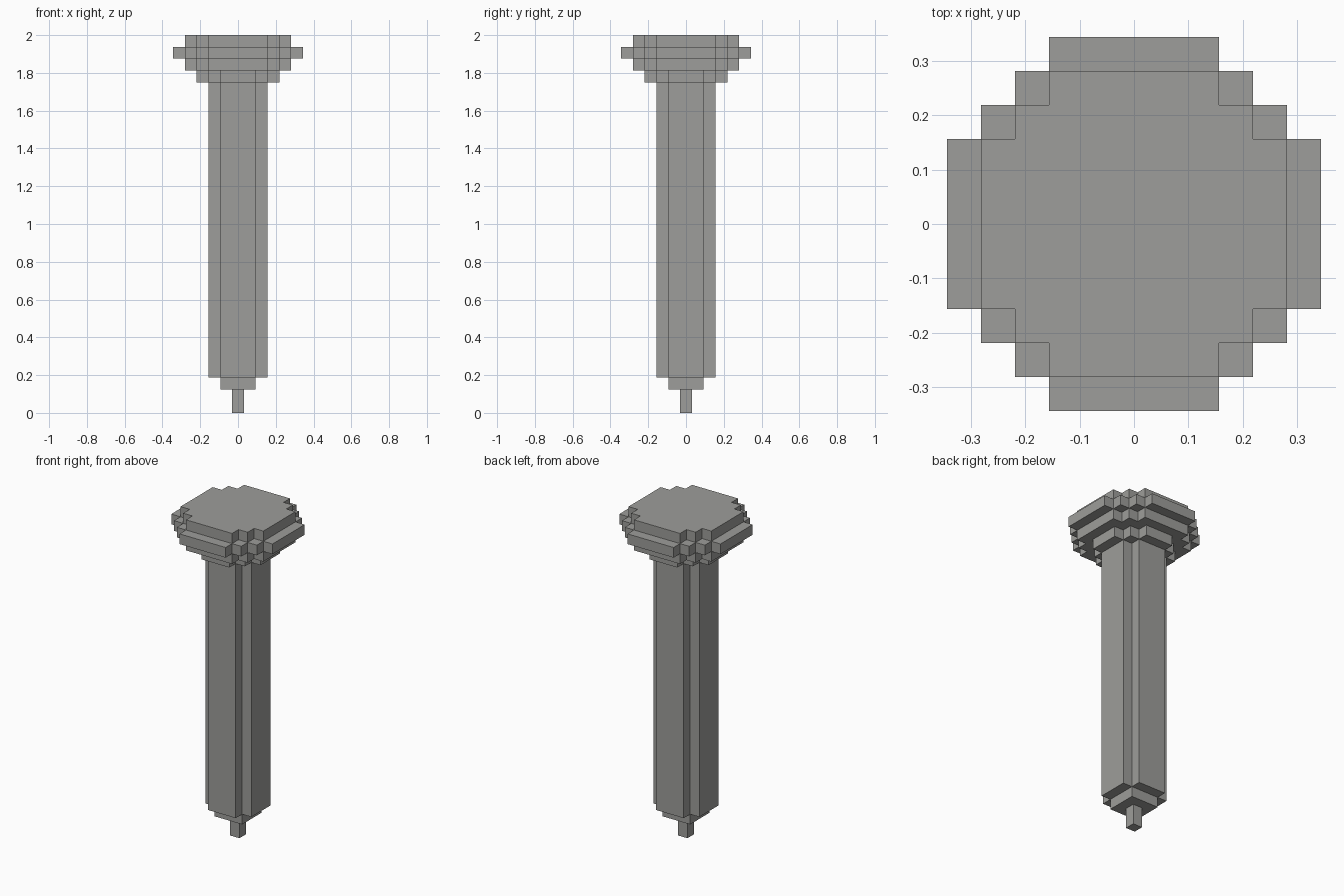
import bpy
import bmesh

cube = bpy.data.objects.get("Cube")
if cube:
    bpy.data.objects.remove(cube, do_unlink=True)

UNIT = 2 / 32  # edge of one block

stone = bpy.data.materials.new("warm_grey")
stone.use_nodes = True
colour = (0.34, 0.34, 0.325, 1)
stone.diffuse_color = colour
stone.node_tree.nodes["Principled BSDF"].inputs["Base Color"].default_value = colour


def stepped_outline(half, flat):
    """Blocky disc outline: flat sides of half-width `flat`, one-block corner steps."""
    quarter = [(half, flat)]
    x, y = half, flat
    while x > flat:
        x -= 1
        quarter.append((x, y))
        if x > flat:
            y += 1
            quarter.append((x, y))
        elif y < half:
            y = half
            quarter.append((x, y))
    outline = []
    for _ in range(4):
        outline += quarter
        quarter = [(-py, px) for px, py in quarter]
    return outline


def add_tier(name, half, flat, bottom, top):
    """Extrude a stepped outline between two block heights."""
    bm = bmesh.new()
    base = bm.faces.new([bm.verts.new((x * UNIT, y * UNIT, bottom * UNIT))
                         for x, y in stepped_outline(half, flat)])
    grown = bmesh.ops.extrude_face_region(bm, geom=[base], use_keep_orig=True)
    moved = [v for v in grown["geom"] if isinstance(v, bmesh.types.BMVert)]
    bmesh.ops.translate(bm, verts=moved, vec=(0, 0, (top - bottom) * UNIT))
    bmesh.ops.recalc_face_normals(bm, faces=bm.faces)
    mesh = bpy.data.meshes.new(name)
    bm.to_mesh(mesh)
    bm.free()
    mesh.materials.append(stone)
    obj = bpy.data.objects.new(name, mesh)
    bpy.context.collection.objects.link(obj)


# Square tip and collar below the shaft
add_tier("tip", 0.5, 0.5, 0, 2)
add_tier("collar", 1.5, 1.5, 2, 3)

# Long shaft with notched corners
add_tier("shaft", 2.5, 1.5, 3, 28)

# Head, flaring out to a rim and stepping back in
add_tier("head_base", 3.5, 1.5, 28, 29)
add_tier("head_lower", 4.5, 2.5, 29, 30)
add_tier("head_rim", 5.5, 2.5, 30, 31)
add_tier("head_cap", 4.5, 2.5, 31, 32)
